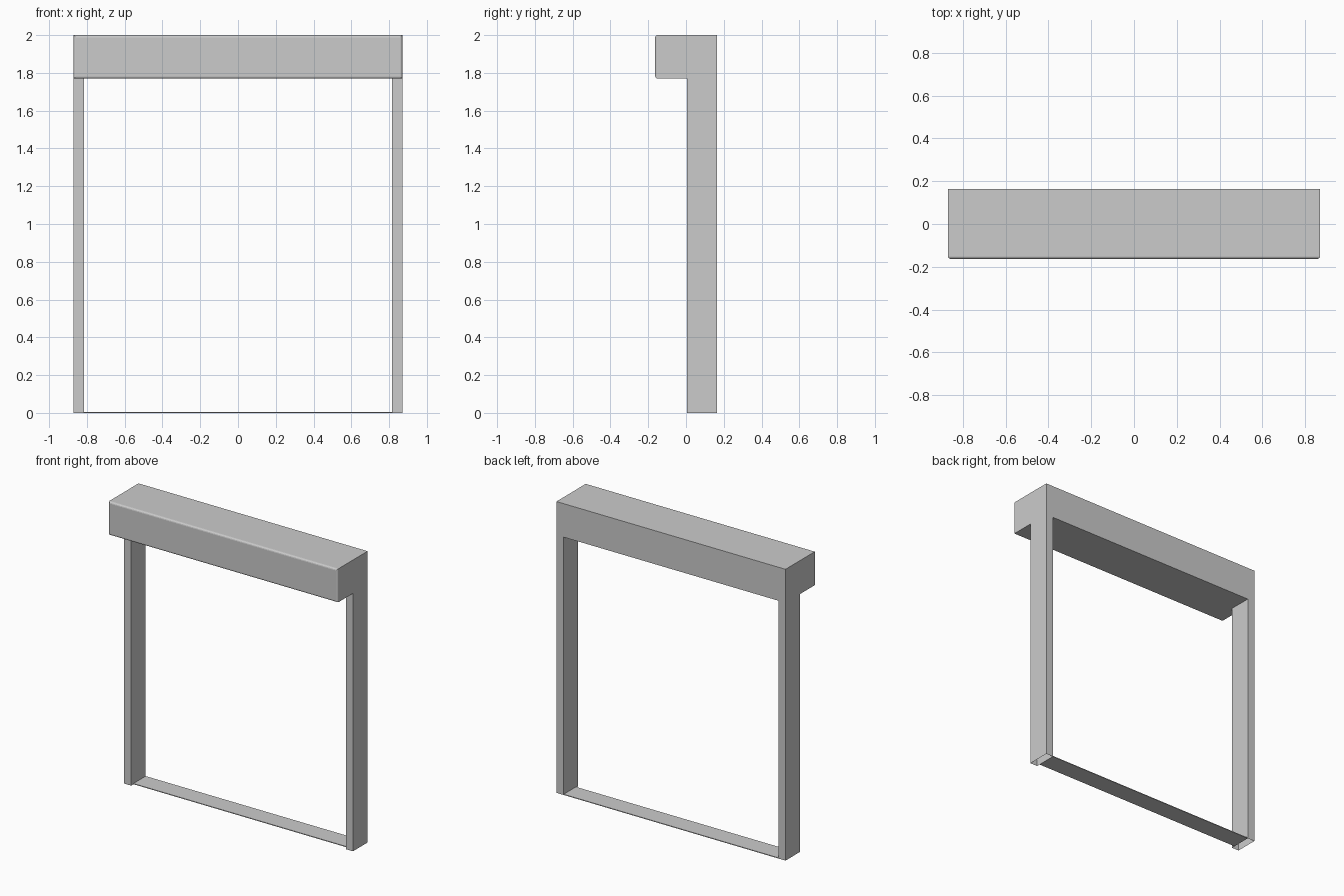
import bpy
import bmesh
from mathutils import Matrix, Vector

if "Cube" in bpy.data.objects:
    bpy.data.objects.remove(bpy.data.objects["Cube"])

HALF_W, HALF_D, TOP = 0.87, 0.163, 2.0
POST_IN, POST_FRONT, SOFFIT = 0.815, 0.005, 1.77

grey = bpy.data.materials.new("light_grey")
grey.use_nodes = True
colour = (0.6, 0.6, 0.6, 1)
grey.diffuse_color = colour
grey.node_tree.nodes["Principled BSDF"].inputs["Base Color"].default_value = colour


def box(bm, low, high):
    low, high = Vector(low), Vector(high)
    place = Matrix.Translation((low + high) / 2) @ Matrix.Diagonal((high - low).to_4d())
    bmesh.ops.create_cube(bm, size=1, matrix=place)


def finish(name, bm):
    mesh = bpy.data.meshes.new(name)
    bm.to_mesh(mesh)
    bm.free()
    mesh.materials.append(grey)
    obj = bpy.data.objects.new(name, mesh)
    bpy.context.collection.objects.link(obj)
    return obj


# Header box, cut where the posts meet its underside
bm = bmesh.new()
box(bm, (-HALF_W, -HALF_D, SOFFIT), (HALF_W, HALF_D, TOP))
cuts = [((-POST_IN, 0, 0), (1, 0, 0)), ((POST_IN, 0, 0), (1, 0, 0)),
        ((0, POST_FRONT, 0), (0, 1, 0))]
for point, normal in cuts:
    bmesh.ops.bisect_plane(bm, geom=bm.verts[:] + bm.edges[:] + bm.faces[:],
                           plane_co=point, plane_no=normal)

# Posts pulled down from the rear corners, left open at the foot
bm.normal_update()
corners = [f for f in bm.faces if f.normal.z < -0.9
           and abs(f.calc_center_median().x) > POST_IN
           and f.calc_center_median().y > POST_FRONT]
feet = bmesh.ops.extrude_discrete_faces(bm, faces=corners)["faces"]
for foot in feet:
    for v in foot.verts:
        v.co.z = 0
bmesh.ops.delete(bm, geom=feet, context='FACES_ONLY')

# Merge coplanar faces, then soften the front rim of the header
bmesh.ops.remove_doubles(bm, verts=bm.verts[:], dist=0.0001)
bmesh.ops.dissolve_limit(bm, angle_limit=0.01, verts=bm.verts[:], edges=bm.edges[:])
rim = [e for e in bm.edges if all(v.co.y < -HALF_D + 0.001 for v in e.verts)]
bmesh.ops.bevel(bm, geom=rim, offset=0.012, segments=3, profile=0.5, affect='EDGES')
finish("header_and_posts", bm)

# Thin sill between the posts
bm = bmesh.new()
box(bm, (-POST_IN, 0.03, 0), (POST_IN, HALF_D, 0.005))
finish("sill", bm)
